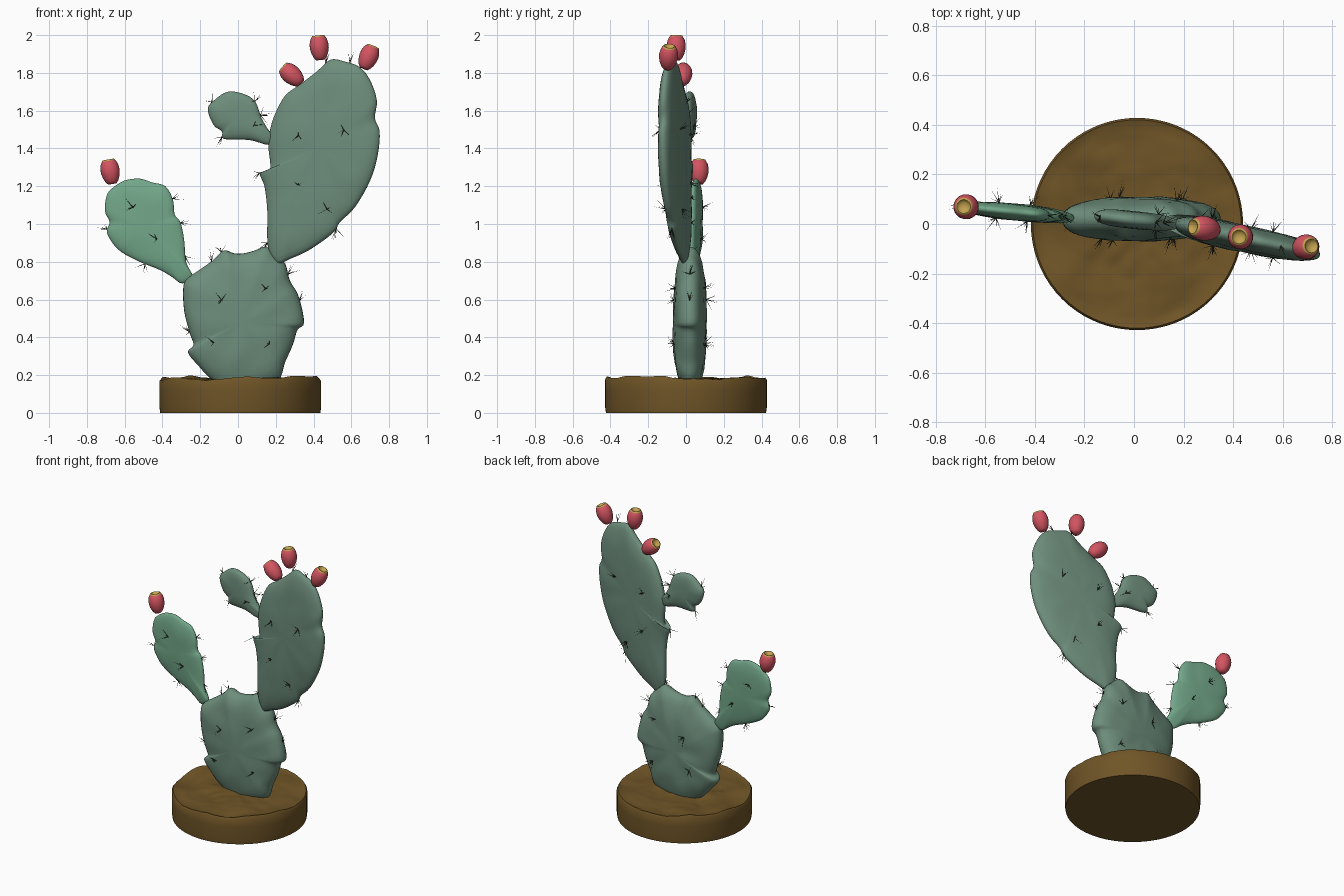
import bpy, bmesh, math, random
from mathutils import Vector, noise
from mathutils.bvhtree import BVHTree

if "Cube" in bpy.data.objects:
    bpy.data.objects.remove(bpy.data.objects["Cube"])

random.seed(4)


def material(name, r, g, b):
    m = bpy.data.materials.new(name)
    m.diffuse_color = (r, g, b, 1)
    m.use_nodes = True
    m.node_tree.nodes["Principled BSDF"].inputs["Base Color"].default_value = m.diffuse_color
    return m


GREEN = material("pad_green", .155, .27, .20)
LIGHT = material("young_pad_green", .17, .385, .25)
RED = material("fruit_red", .65, .09, .12)
GOLD = material("crown_gold", .55, .36, .08)
SOIL = material("soil_brown", .16, .09, .02)
DARK = material("spine_dark", .03, .035, .02)


def finish(bm, name, mat, angle=60):
    bmesh.ops.recalc_face_normals(bm, faces=bm.faces)
    me = bpy.data.meshes.new(name)
    bm.to_mesh(me)
    bm.free()
    ob = bpy.data.objects.new(name, me)
    bpy.context.collection.objects.link(ob)
    me.materials.append(mat)
    bpy.ops.object.select_all(action='DESELECT')
    ob.select_set(True)
    bpy.context.view_layer.objects.active = ob
    bpy.ops.object.shade_smooth_by_angle(angle=math.radians(angle))
    return ob


def skin(bm, loops):
    """Bridge successive loops of points; a one-point loop is a pole."""
    rows = [[bm.verts.new(p) for p in loop] for loop in loops]
    for a, b in zip(rows, rows[1:]):
        n = max(len(a), len(b))
        for i in range(n):
            j = (i + 1) % n
            quad = [a[i % len(a)], a[j % len(a)], b[j % len(b)], b[i % len(b)]]
            bm.faces.new(list(dict.fromkeys(quad)))


def smooth_outline(pts, steps=4):
    """Closed Catmull-Rom curve through the outline points."""
    P = [Vector(p) for p in pts]
    n, out = len(P), []
    for i in range(n):
        a, b, c, d = P[i - 1], P[i], P[(i + 1) % n], P[(i + 2) % n]
        for s in range(steps):
            t = s / steps
            out.append(.5 * (2 * b + (c - a) * t + (2 * a - 5 * b + 4 * c - d) * t * t
                             + (3 * b - a - 3 * c + d) * t ** 3))
    return out


spines = bmesh.new()


def spine_cluster(p, n):
    for _ in range(5):
        d = (n + Vector([random.uniform(-.9, .9) for _ in range(3)])).normalized()
        tip = p + d * random.uniform(.035, .075)
        u = d.orthogonal().normalized() * .0025
        v = d.cross(u)
        base = p - d * .006
        skin(spines, [[base], [base + u, base - u / 2 + v * .87, base - u / 2 - v * .87], [tip]])


def pad(name, mat, outline, centre, half, y0, slope, face_spots, edge_spots):
    """Flattened pad: outline in x-z, plump section, midplane y = y0 + slope * x."""
    curve, c = smooth_outline(outline), Vector(centre)
    loops, K = [], 20
    for k in range(K + 1):
        a = math.pi * k / K
        r = max(math.sin(a), 0) ** .7
        h = math.copysign(abs(math.cos(a)) ** .9, math.cos(a)) * half
        loop = []
        for q in ([c] if k in (0, K) else curve):
            x, z = c + (q - c) * r
            bump = 1 + .10 * noise.noise(Vector((x * 9, h * 9, z * 9)))
            loop.append((x, y0 + slope * x - h * bump, z))
        loops.append(loop)
    bm = bmesh.new()
    skin(bm, loops)
    bmesh.ops.recalc_face_normals(bm, faces=bm.faces)
    tree = BVHTree.FromBMesh(bm)
    for x, z in face_spots:          # areoles on both faces
        for side, dx in ((-1, 0), (1, .03)):
            hit = tree.find_nearest(Vector((x + dx, y0 + slope * x + side * .12, z)))
            spine_cluster(hit[0], hit[1])
    for x, z in edge_spots:          # areoles on the rim
        hit = tree.find_nearest(Vector((x, y0 + slope * x, z)))
        out = Vector((x - c.x, 0, z - c.y)).normalized()
        spine_cluster(hit[0], out)
    return finish(bm, name, mat)


# Pads
pad("base_pad", GREEN,
    [(-.13, .17), (-.21, .25), (-.265, .32), (-.235, .36), (-.255, .42), (-.285, .54),
     (-.29, .66), (-.27, .71), (-.2, .76), (-.13, .81), (-.075, .86), (-.02, .845),
     (.03, .845), (.09, .86), (.15, .88), (.2, .84), (.25, .79), (.275, .70), (.32, .62),
     (.35, .48), (.315, .44), (.29, .36), (.25, .27), (.2, .16), (0, .11)],
    (.02, .48), .088, .02, 0,
    [(.15, .66), (.17, .36), (-.13, .37), (-.09, .6)],
    [(-.16, .83), (-.29, .42), (.34, .6), (-.1, .87), (.29, .74)])
pad("tall_pad", GREEN,
    [(.17, .84), (.21, .79), (.275, .815), (.355, .85), (.435, .90), (.51, .96), (.54, 1.01),
     (.62, 1.09), (.70, 1.23), (.74, 1.365), (.75, 1.49), (.725, 1.56), (.735, 1.655),
     (.70, 1.76), (.645, 1.83), (.565, 1.86), (.49, 1.87), (.42, 1.81), (.33, 1.74),
     (.25, 1.68), (.195, 1.58), (.17, 1.50), (.16, 1.42), (.17, 1.285), (.115, 1.27),
     (.14, 1.20), (.155, 1.07), (.155, .92)],
    (.43, 1.40), .056, .035, -.21,
    [(.30, 1.21), (.46, 1.07), (.30, 1.47), (.55, 1.5)],
    [(.46, 1.86), (.6, 1.88), (.1, 1.28), (.53, .97), (.15, .9)])
pad("left_pad", LIGHT,
    [(-.295, .685), (-.24, .72), (-.275, .80), (-.285, .915), (-.305, 1.01), (-.335, 1.05),
     (-.345, 1.13), (-.385, 1.20), (-.455, 1.22), (-.52, 1.24), (-.6, 1.23), (-.665, 1.19),
     (-.695, 1.15), (-.705, 1.07), (-.68, 1.01), (-.695, .96), (-.665, .90), (-.615, .85),
     (-.52, .80), (-.41, .755), (-.35, .72)],
    (-.48, .99), .034, 0, -.1,
    [(-.57, 1.09), (-.44, .92)],
    [(-.29, 1.01), (-.33, 1.14), (-.5, .77), (-.71, .98), (-.26, .83)])
pad("small_pad", GREEN,
    [(.19, 1.46), (.16, 1.42), (.06, 1.445), (-.075, 1.45), (-.085, 1.49), (-.13, 1.525),
     (-.16, 1.61), (-.12, 1.66), (-.055, 1.70), (.025, 1.69), (.09, 1.65), (.125, 1.56),
     (.16, 1.50)],
    (0, 1.57), .036, .016, -.1,
    [(.09, 1.53)],
    [(-.16, 1.67), (.10, 1.66), (.13, 1.58), (-.1, 1.46)])
finish(spines, "spines", DARK, 30)


def lathe(name, mat, profile, base, axis, n=24):
    turn = Vector((0, 0, 1)).rotation_difference(Vector(axis))
    bm = bmesh.new()
    skin(bm, [[Vector(base) + turn @ Vector((r * math.cos(t), r * math.sin(t), z))
               for t in ([0] if r == 0 else [math.tau * i / n for i in range(n)])]
              for r, z in profile])
    finish(bm, name, mat)


# Fruits with sunken golden crowns
FRUIT = [(0, 0), (.022, 0), (.034, .014), (.044, .036), (.05, .062), (.05, .085),
         (.045, .107), (.037, .122), (.031, .127), (.025, .12), (0, .11)]
CROWN = [(.036, .122), (.033, .129), (.028, .131), (.023, .125), (.016, .119), (0, .117)]
for i, (base, axis) in enumerate([((-.665, .068, 1.212), (-.17, .02, 1)),
                                  ((.335, -.025, 1.745), (-.85, .12, .75)),
                                  ((.437, -.052, 1.868), (-.1, 0, 1)),
                                  ((.665, -.098, 1.822), (.42, .08, 1))], 1):
    lathe(f"fruit_{i}", RED, FRUIT, base, axis)
    lathe(f"fruit_crown_{i}", GOLD, CROWN, base, axis)

# Soil disc with a rough top
N, R, CX = 72, .428, .012


def soil_ring(r, z, rough):
    ring = []
    for i in range(N):
        t = math.tau * i / N
        x, y = r * math.cos(t), r * math.sin(t)
        lump = noise.noise(Vector((x * 6, y * 6, 1.3))) * .02
        lump += noise.noise(Vector((x * 17, y * 17, 4))) * .007
        ring.append((CX + x, y, z + lump * rough + .012 * x * rough))
    return ring


loops = [[(CX, 0, 0)], soil_ring(R - .004, 0, 0), soil_ring(R, .03, 0), soil_ring(R, .12, 0)]
loops += [soil_ring(R, .172, 1), soil_ring(R - .008, .184, 1)]
loops += [soil_ring((R - .008) * k / 18, .176, 1) for k in range(17, 0, -1)]
loops.append([(CX, 0, .176)])
bm = bmesh.new()
skin(bm, loops)
finish(bm, "soil", SOIL, 40)
